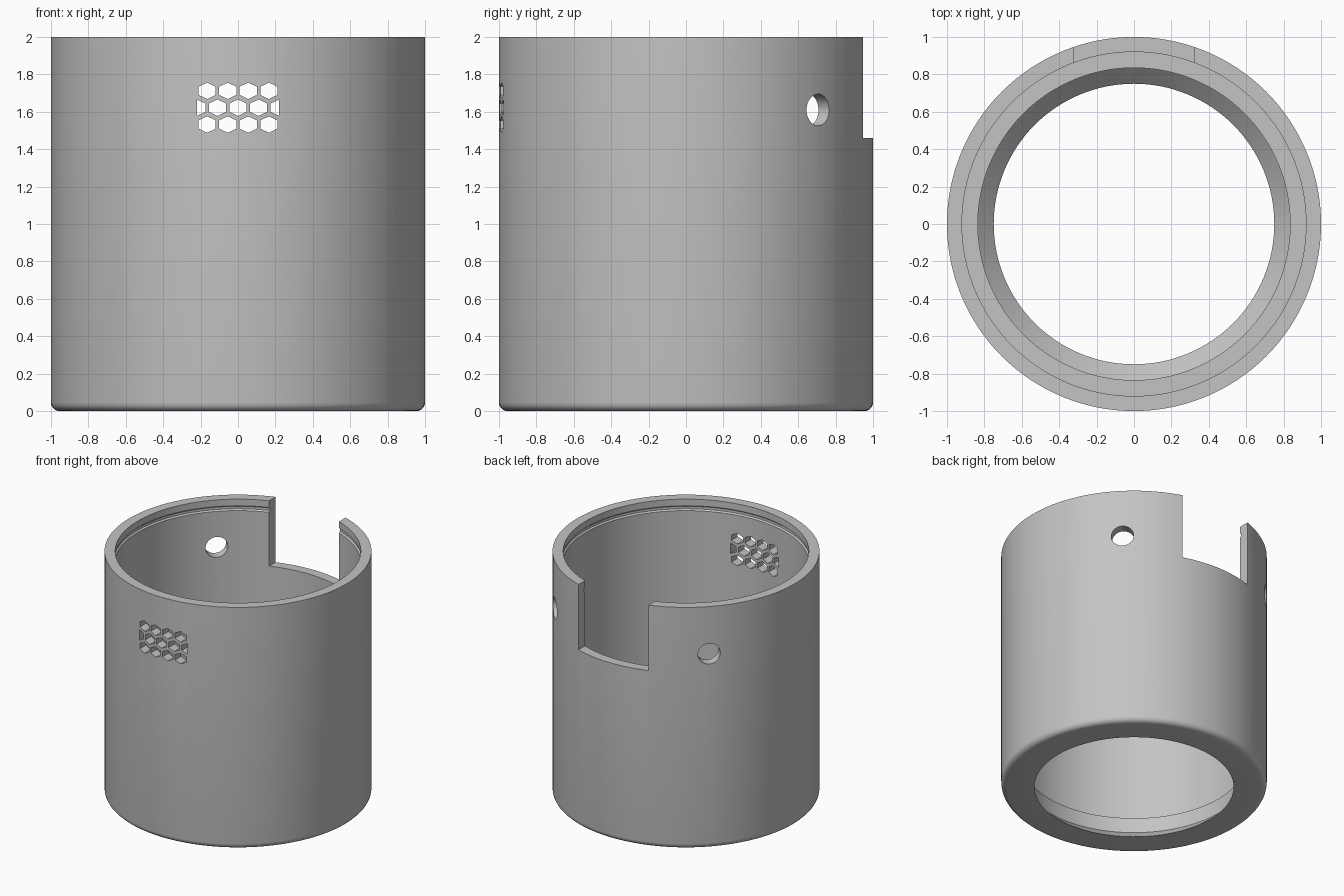
import bpy, bmesh, math
from mathutils import Matrix

if "Cube" in bpy.data.objects:
    bpy.data.objects.remove(bpy.data.objects["Cube"])

SEGMENTS = 128

grey = bpy.data.materials.new("plain grey")
grey.diffuse_color = (0.55, 0.55, 0.55, 1)
grey.use_nodes = True
grey.node_tree.nodes["Principled BSDF"].inputs["Base Color"].default_value = grey.diffuse_color


def make_object(name, bm):
    bmesh.ops.recalc_face_normals(bm, faces=bm.faces)
    mesh = bpy.data.meshes.new(name)
    bm.to_mesh(mesh)
    bm.free()
    obj = bpy.data.objects.new(name, mesh)
    bpy.context.collection.objects.link(obj)
    mesh.materials.append(grey)
    return obj


def add_prism(bm, outline, y0, y1):
    """Extrude an (x, z) outline along y."""
    face = bm.faces.new([bm.verts.new((x, y0, z)) for x, z in outline])
    ext = bmesh.ops.extrude_face_region(bm, geom=[face])
    verts = [g for g in ext["geom"] if isinstance(g, bmesh.types.BMVert)]
    bmesh.ops.translate(bm, verts=verts, vec=(0, y1 - y0, 0))


# Sleeve wall: closed (radius, z) section with rounded foot, flared mouth,
# seat ledge and a shallow retaining groove under the rim
FOOT = 0.045
section = [(1 - FOOT + FOOT * math.sin(a), FOOT - FOOT * math.cos(a))
           for a in [math.radians(d) for d in (0, 18, 36, 54, 72, 90)]]
section += [(1, 2), (0.92, 2), (0.92, 1.945), (0.932, 1.935), (0.932, 1.915),
            (0.92, 1.905), (0.92, 0.21), (0.835, 0.21), (0.835, 0.085), (0.75, 0)]
bm = bmesh.new()
rings = []
for i in range(SEGMENTS):
    a = 2 * math.pi * i / SEGMENTS
    rings.append([bm.verts.new((r * math.cos(a), r * math.sin(a), z)) for r, z in section])
n = len(section)
for i in range(SEGMENTS):
    p, q = rings[i], rings[(i + 1) % SEGMENTS]
    for j in range(n):
        k = (j + 1) % n
        bm.faces.new((p[j], q[j], q[k], p[k]))
sleeve = make_object("sleeve", bm)

# Cutters
bm = bmesh.new()

# Rear notch
add_prism(bm, [(-0.32, 1.46), (0.32, 1.46), (0.32, 2.2), (-0.32, 2.2)], 0.5, 1.2)

# Honeycomb vent in the front wall; the middle row ends in half cells
W, H, PITCH_X, PITCH_Z, VENT_Z = 0.046, 0.044, 0.11, 0.09, 1.622
cell = [(0, H), (W, H / 2), (W, -H / 2), (0, -H), (-W, -H / 2), (-W, H / 2)]
for row in (-1, 0, 1):
    count = 5 if row == 0 else 4
    for c in range(count):
        cx = (c - (count - 1) / 2) * PITCH_X
        outline = cell
        if row == 0 and c == 0:
            outline = [p for p in cell if p[0] >= 0]
        elif row == 0 and c == count - 1:
            outline = [p for p in cell if p[0] <= 0]
        add_prism(bm, [(cx + x, VENT_Z + row * PITCH_Z + z) for x, z in outline], -1.2, -0.6)

# Round side holes at 45 degrees toward the rear
for side in (1, -1):
    place = (Matrix.Rotation(math.radians(90 - 45 * side), 4, 'Z')
             @ Matrix.Translation((0.95, 0, 1.61))
             @ Matrix.Rotation(math.radians(90), 4, 'Y'))
    bmesh.ops.create_cone(bm, cap_ends=True, segments=40, radius1=0.085,
                          radius2=0.085, depth=0.4, matrix=place)
cutter = make_object("opening_cutter", bm)
cutter.hide_render = True

# Cut the openings
mod = sleeve.modifiers.new("openings", 'BOOLEAN')
mod.operation = 'DIFFERENCE'
mod.solver = 'EXACT'
mod.object = cutter
bpy.context.view_layer.objects.active = sleeve
sleeve.select_set(True)
bpy.ops.object.modifier_apply(modifier=mod.name)
bpy.data.objects.remove(cutter)
bpy.ops.object.shade_smooth_by_angle(angle=math.radians(30))
